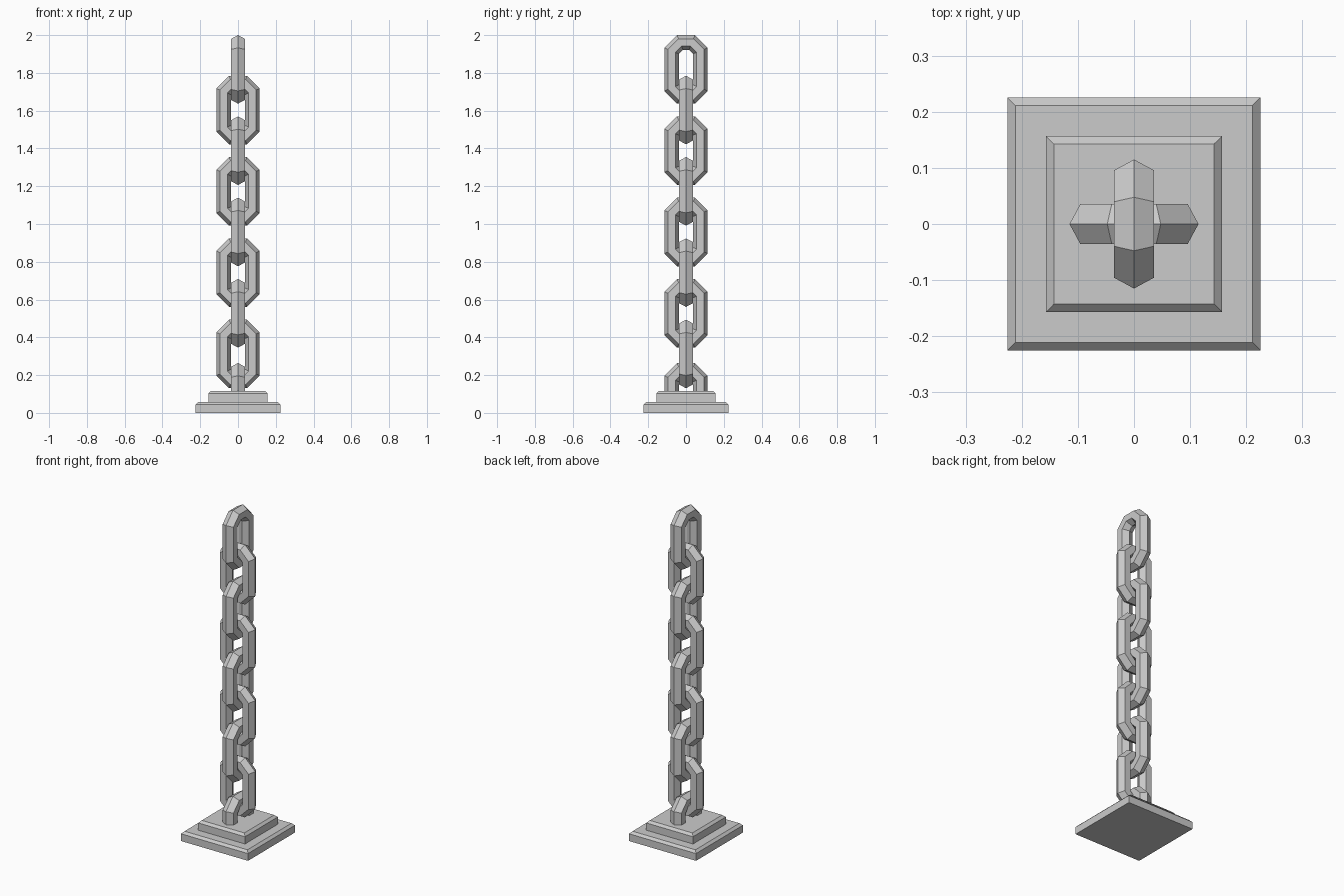
import bpy, bmesh
from math import sin, cos, pi

if "Cube" in bpy.data.objects:
    bpy.data.objects.remove(bpy.data.objects["Cube"])

BASE_TOP = 0.116
LINK_H = 0.363      # overall link height
PITCH = 0.2152      # vertical step between links
RING, POINT, FLAT = 0.076, 0.039, 0.0415   # ring radius, hexagon section radii
STRETCH = LINK_H / 2 - (RING + POINT)      # lengthens the octagon into a link


def mesh_object(name, bm):
    bmesh.ops.recalc_face_normals(bm, faces=bm.faces)
    me = bpy.data.meshes.new(name)
    bm.to_mesh(me)
    bm.free()
    ob = bpy.data.objects.new(name, me)
    bpy.context.collection.objects.link(ob)
    return ob


def slab(name, half, z0, z1, bevel):
    # square slab with a chamfered top rim
    bm = bmesh.new()
    rings = []
    for h, z in ((half, z0), (half, z1 - bevel), (half - bevel, z1)):
        rings.append([bm.verts.new((sx * h, sy * h, z))
                      for sx, sy in ((-1, -1), (1, -1), (1, 1), (-1, 1))])
    for a, b in zip(rings, rings[1:]):
        for i in range(4):
            j = (i + 1) % 4
            bm.faces.new((a[i], a[j], b[j], b[i]))
    bm.faces.new(rings[0][::-1])
    bm.faces.new(rings[-1])
    return mesh_object(name, bm)


def link(name, top, along_y, cut_z=None):
    # hexagonal bar swept around a stretched octagon; cut_z leaves only an arch
    cz = top - LINK_H / 2
    bm = bmesh.new()
    rings = []
    for i in range(4 if cut_z is not None else 8):
        a = pi / 8 + i * pi / 4
        shift = STRETCH if sin(a) > 0 else -STRETCH
        ring = []
        for k in range(6):
            t = k * pi / 3
            r = (RING + POINT * cos(t)) / cos(pi / 8)
            u, w, z = r * cos(a), FLAT * sin(t), cz + shift + r * sin(a)
            ring.append((w, u, z) if along_y else (u, w, z))
        rings.append(ring)
    if cut_z is not None:
        # straight legs down into the base
        foot = [[(x, y, cut_z) for x, y, z in r] for r in (rings[0], rings[-1])]
        rings = [foot[0]] + rings + [foot[1]]
    rings = [[bm.verts.new(c) for c in r] for r in rings]
    pairs = list(zip(rings, rings[1:]))
    if cut_z is None:
        pairs.append((rings[-1], rings[0]))
    else:
        bm.faces.new(rings[0])
        bm.faces.new(rings[-1])
    for a, b in pairs:
        for k in range(6):
            m = (k + 1) % 6
            bm.faces.new((a[k], a[m], b[m], b[k]))
    return mesh_object(name, bm)


# stepped base
slab("base_lower", 0.225, 0.0, 0.058, 0.014)
slab("base_upper", 0.157, 0.058, BASE_TOP, 0.014)

# anchor arch fixed to the base
link("anchor_link", 0.264, True, BASE_TOP - 0.002)

# standing chain, links alternating direction
for n in range(8):
    link(f"chain_link_{n + 1}", 2.0 - n * PITCH, n % 2 == 0)
